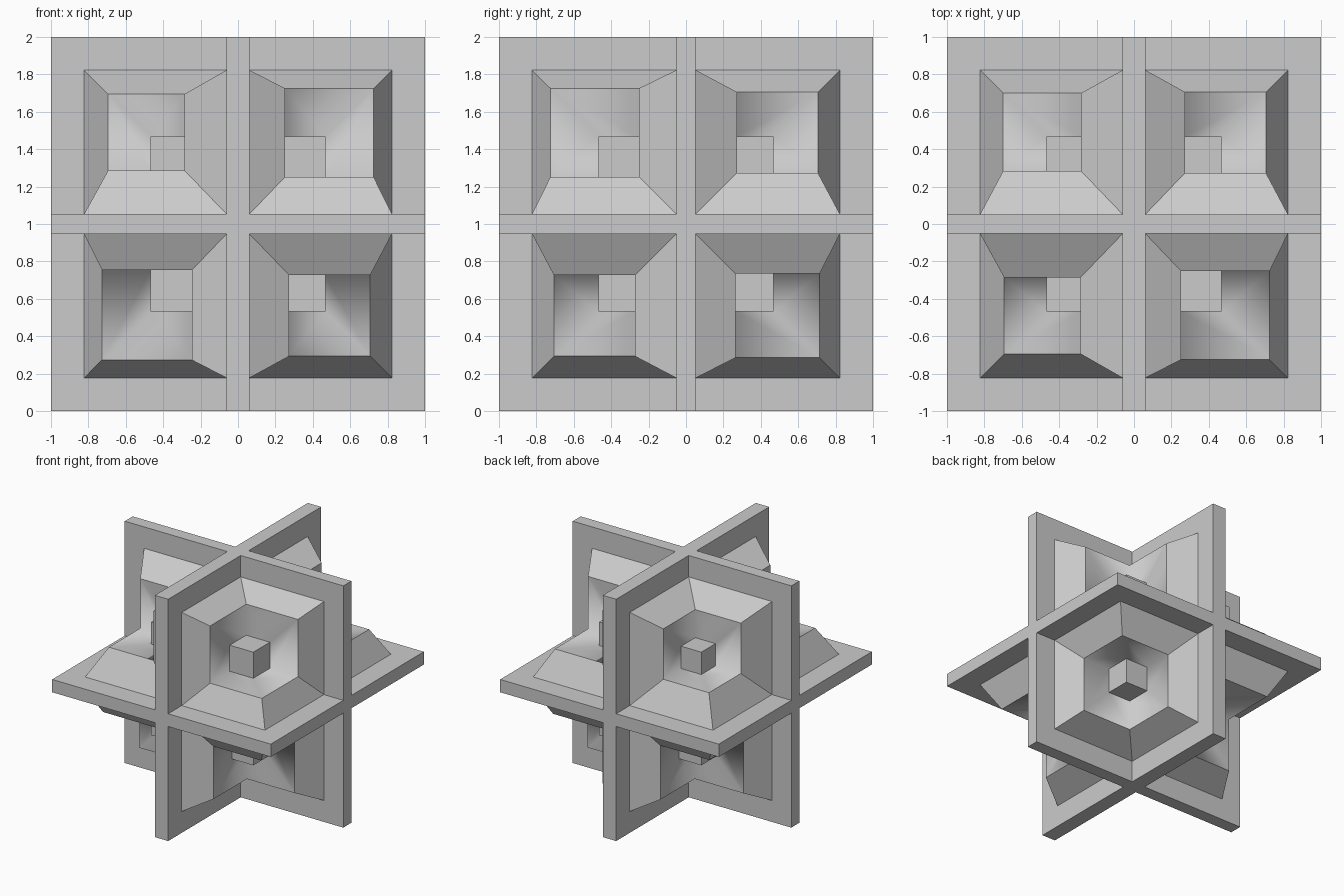
import bpy, bmesh
from itertools import product

if "Cube" in bpy.data.objects:
    bpy.data.objects.remove(bpy.data.objects["Cube"])

T = (0.061, 0.052, 0.053)      # half thickness of the x, y and z plates
PAD = 0.823                    # outer edge of the raised pads
CUBE = 0.468                   # outer corner of the small cubes
# pad height and top edge in each octant (sign x, sign y, sign z)
PADS = {
    (-1, -1, 1): (0.285, 0.695), (1, -1, 1): (0.252, 0.725),
    (-1, -1, -1): (0.247, 0.727), (1, -1, -1): (0.273, 0.707),
    (1, 1, 1): (0.272, 0.706), (1, 1, -1): (0.264, 0.715),
    (-1, 1, 1): (0.283, 0.70), (-1, 1, -1): (0.265, 0.712),
}
# six-sided loop round an inside corner: 1 = far value, 0 = near value
HEX = [(1, 0, 0), (1, 1, 0), (0, 1, 0), (0, 1, 1), (0, 0, 1), (1, 0, 1)]

bm = bmesh.new()


def face(points, smooth=False):
    f = bm.faces.new([bm.verts.new(p) for p in points])
    f.smooth = smooth


def hex_loop(signs, near, far):
    return [tuple(s * (far if k else n) for s, k, n in zip(signs, keys, near))
            for keys in HEX]


# Each octant: flat plate margin, sloped pad sides, pad tops, then the cube
for signs, (h, top) in PADS.items():
    near = (h, h, h)
    loops = [hex_loop(signs, T, 1.0), hex_loop(signs, T, PAD),
             hex_loop(signs, near, top), hex_loop(signs, near, CUBE)]
    for level in range(3):
        a, b = loops[level], loops[level + 1]
        for i in range(6):
            j = (i + 1) % 6
            face([a[i], a[j], b[j], b[i]], smooth=(level == 2))
    c = loops[3]
    apex = tuple(s * CUBE for s in signs)
    for i in (1, 3, 5):
        face([apex, c[i], c[(i + 1) % 6], c[(i + 2) % 6]])

# Plate rims: a cross-shaped end on each of the six sides
for axis, side in product(range(3), (-1, 1)):
    u, v = (axis + 1) % 3, (axis + 2) % 3

    def rect(u0, u1, v0, v1):
        pts = []
        for pu, pv in ((u0, v0), (u1, v0), (u1, v1), (u0, v1)):
            p = [0, 0, 0]
            p[axis], p[u], p[v] = side, pu, pv
            pts.append(p)
        face(pts)

    rect(-T[u], T[u], -T[v], T[v])
    for s in (-1, 1):
        rect(s * T[u], s, -T[v], T[v])
        rect(-T[u], T[u], s * T[v], s)

bmesh.ops.remove_doubles(bm, verts=bm.verts, dist=1e-4)
bmesh.ops.recalc_face_normals(bm, faces=bm.faces)
# Only the pad tops blend into each other
for e in bm.edges:
    e.smooth = all(f.smooth for f in e.link_faces)

mesh = bpy.data.meshes.new("crossed_plates_with_corner_cubes")
bm.to_mesh(mesh)
bm.free()
obj = bpy.data.objects.new("crossed_plates_with_corner_cubes", mesh)
obj.location.z = 1.0
bpy.context.collection.objects.link(obj)
